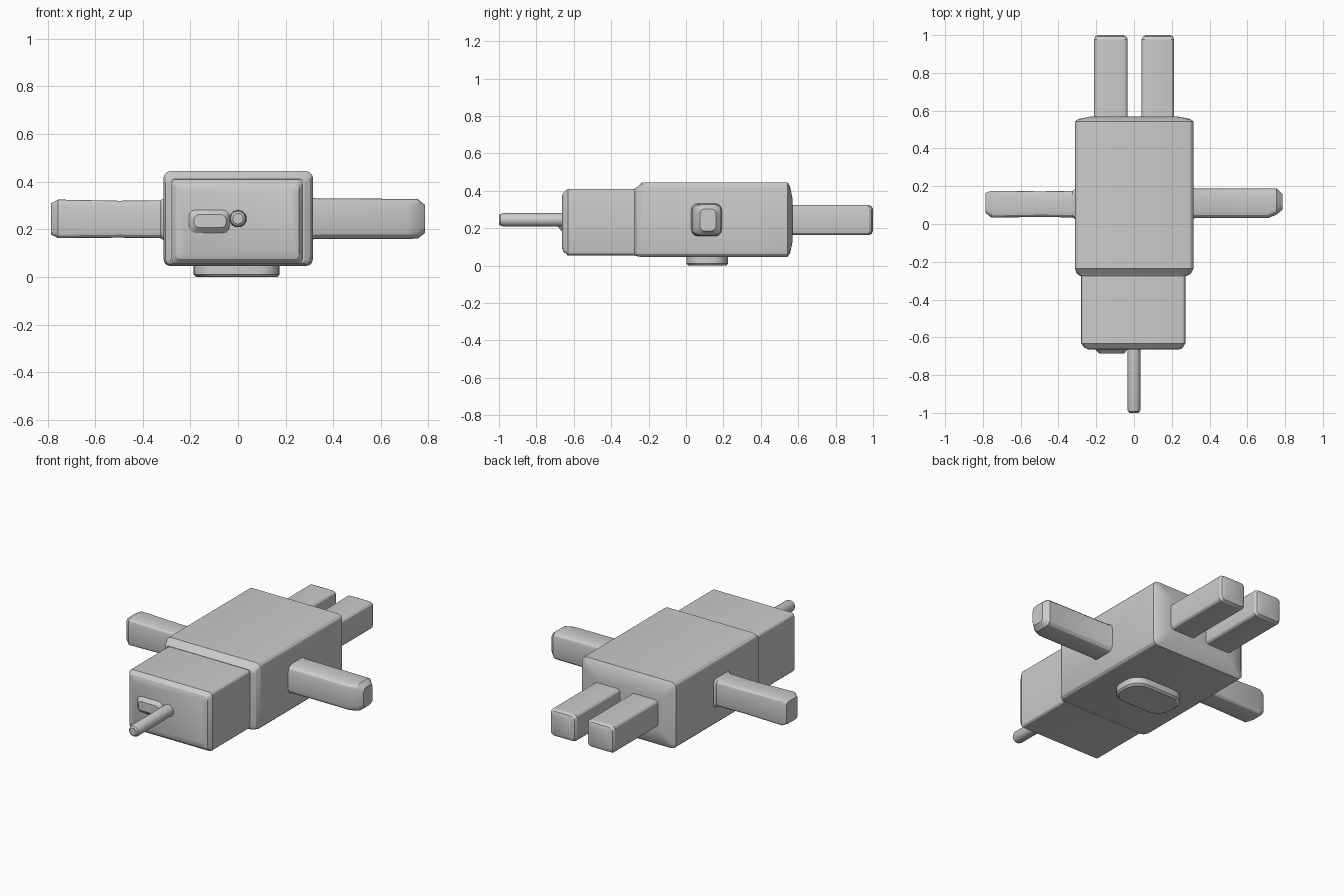
import bpy, bmesh, math


def rounded_rect(a0, a1, b0, b1, r, seg):
    """Closed outline of a rounded rectangle."""
    pts = []
    for k, (ca, cb) in enumerate([(a1 - r, b1 - r), (a0 + r, b1 - r),
                                  (a0 + r, b0 + r), (a1 - r, b0 + r)]):
        for i in range(seg + 1):
            t = math.pi / 2 * (k + i / seg)
            pts.append((ca + r * math.cos(t), cb + r * math.sin(t)))
    return pts


def loft(name, axis, sections, seg=3):
    """Skin rounded rectangles (pos, a0, a1, b0, b1, radius) along an axis."""
    place = {'x': lambda p, a, b: (p, a, b),
             'y': lambda p, a, b: (a, p, b),
             'z': lambda p, a, b: (a, b, p)}[axis]
    bm = bmesh.new()
    rings = [[bm.verts.new(place(p, a, b)) for a, b in rounded_rect(*rect, seg)]
             for p, *rect in sections]
    for lo, hi in zip(rings, rings[1:]):
        n = len(lo)
        for i in range(n):
            j = (i + 1) % n
            bm.faces.new((lo[i], lo[j], hi[j], hi[i]))
    bm.faces.new(rings[0])
    bm.faces.new(rings[-1])
    bmesh.ops.recalc_face_normals(bm, faces=bm.faces)
    mesh = bpy.data.meshes.new(name)
    bm.to_mesh(mesh)
    bm.free()
    obj = bpy.data.objects.new(name, mesh)
    bpy.context.collection.objects.link(obj)
    bpy.ops.object.select_all(action='DESELECT')
    obj.select_set(True)
    bpy.context.view_layer.objects.active = obj
    bpy.ops.object.shade_smooth_by_angle(angle=math.radians(25))
    return obj


# Main body, stepping down to the head at the front
loft("body", 'y', [
    (-0.275, -0.285, 0.28, 0.055, 0.412, 0.02),
    (-0.262, -0.304, 0.302, 0.05, 0.42, 0.025),
    (-0.235, -0.313, 0.315, 0.046, 0.445, 0.03),
    (0.542, -0.313, 0.315, 0.046, 0.445, 0.03),
    (0.556, -0.295, 0.297, 0.065, 0.425, 0.03),
    (0.57, -0.225, 0.225, 0.13, 0.355, 0.03)])

# Head block
loft("head", 'y', [
    (-0.664, -0.24, 0.24, 0.095, 0.37, 0.02),
    (-0.656, -0.262, 0.257, 0.075, 0.39, 0.02),
    (-0.632, -0.28, 0.272, 0.055, 0.41, 0.02),
    (-0.24, -0.28, 0.272, 0.055, 0.41, 0.02)])

# Nose rod with rounded tip
nose = [(-1.0, 0.022), (-0.993, 0.031), (-0.98, 0.035), (-0.68, 0.035), (-0.64, 0.037)]
loft("nose", 'y', [(y, -r, r, 0.245 - r, 0.245 + r, r * 0.99) for y, r in nose], 6)

# Shallow bump beside the nose
loft("face_bump", 'y', [
    (-0.685, -0.185, -0.05, 0.208, 0.262, 0.02),
    (-0.655, -0.215, -0.03, 0.175, 0.29, 0.03)])

# Two legs at the back
for side, x0, x1 in (("left", -0.213, -0.034), ("right", 0.04, 0.213)):
    loft(side + "_leg", 'y', [
        (0.5, x0, x1, 0.163, 0.325, 0.022),
        (0.978, x0, x1, 0.163, 0.325, 0.022),
        (0.993, x0 + 0.008, x1 - 0.008, 0.17, 0.317, 0.022),
        (1.0, x0 + 0.022, x1 - 0.022, 0.185, 0.303, 0.02)])

# Right arm, with a larger chamfer at the front of the tip
loft("right_arm", 'x', [
    (0.29, 0.02, 0.2, 0.15, 0.34, 0.04),
    (0.325, 0.031, 0.188, 0.16, 0.33, 0.035),
    (0.71, 0.031, 0.188, 0.16, 0.328, 0.035),
    (0.755, 0.05, 0.188, 0.161, 0.327, 0.035),
    (0.785, 0.075, 0.16, 0.185, 0.303, 0.025)])

# Left arm
loft("left_arm", 'x', [
    (-0.29, 0.01, 0.21, 0.14, 0.342, 0.04),
    (-0.325, 0.035, 0.175, 0.163, 0.322, 0.025),
    (-0.5, 0.037, 0.173, 0.165, 0.32, 0.025),
    (-0.755, 0.034, 0.176, 0.163, 0.325, 0.022),
    (-0.785, 0.058, 0.165, 0.178, 0.31, 0.018)])

# Rounded pad underneath
loft("base_pad", 'z', [
    (0.0, -0.175, 0.165, 0.012, 0.213, 0.085),
    (0.01, -0.187, 0.175, 0.002, 0.225, 0.09),
    (0.07, -0.187, 0.175, 0.002, 0.225, 0.09)], 6)
